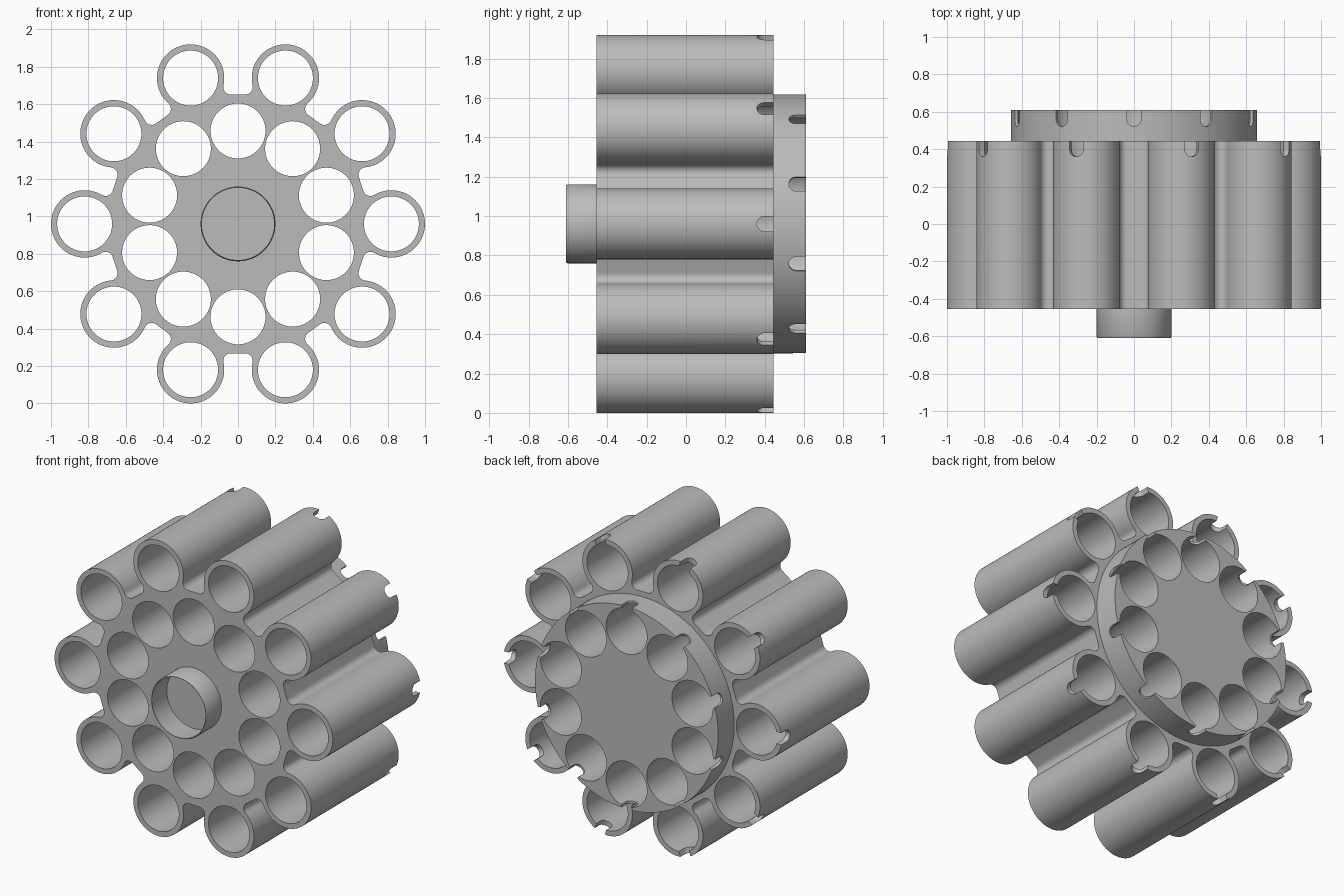
import bpy, bmesh
from math import sin, cos, pi, radians, acos, atan2
from mathutils import Vector

cube = bpy.data.objects.get("Cube")
if cube:
    bpy.data.objects.remove(cube)

CZ = 0.96                      # height of the axis
COUNT = 10                     # holes per ring
STEP = 2 * pi / COUNT
OUT_R, IN_R = 0.82, 0.497      # radii of the two hole rings
TUBE, BORE = 0.18, 0.147       # tube wall and bore radii
CORE, FILLET = 0.693, 0.04     # core radius and valley rounding
FRONT, BACK, DISC_BACK = -0.455, 0.445, 0.61

grey = bpy.data.materials.new("grey metal")
grey.use_nodes = True
colour = (0.5, 0.5, 0.5, 1)
grey.diffuse_color = colour
grey.node_tree.nodes["Principled BSDF"].inputs["Base Color"].default_value = colour


def prism(bm, points, offset):
    """Solid from a flat outline swept along an offset."""
    low = [bm.verts.new(p) for p in points]
    high = [bm.verts.new(Vector(p) + Vector(offset)) for p in points]
    bm.faces.new(low)
    bm.faces.new(high[::-1])
    for i in range(len(low)):
        j = (i + 1) % len(low)
        bm.faces.new((low[i], high[i], high[j], low[j]))


def circle(cx, cz, r, y, n=64):
    return [(cx + r * cos(2 * pi * i / n), y, cz + r * sin(2 * pi * i / n)) for i in range(n)]


def arc(cx, cy, r, a0, a1, n):
    return [(cx + r * cos(a0 + (a1 - a0) * i / n), cy + r * sin(a0 + (a1 - a0) * i / n))
            for i in range(n + 1)]


def make(name, bm):
    bmesh.ops.recalc_face_normals(bm, faces=bm.faces[:])
    mesh = bpy.data.meshes.new(name)
    bm.to_mesh(mesh)
    bm.free()
    mesh.materials.append(grey)
    ob = bpy.data.objects.new(name, mesh)
    bpy.context.collection.objects.link(ob)
    return ob


def activate(ob):
    bpy.ops.object.select_all(action='DESELECT')
    ob.select_set(True)
    bpy.context.view_layer.objects.active = ob


def combine(ob, other, operation):
    activate(ob)
    mod = ob.modifiers.new("cut", 'BOOLEAN')
    mod.operation, mod.solver, mod.object = operation, 'EXACT', other
    bpy.ops.object.modifier_apply(modifier=mod.name)
    bpy.data.objects.remove(other)


# Fluted outline: one lobe with rounded valleys, repeated round the axis
d, e = CORE + FILLET, TUBE + FILLET
swing = acos((d * d + OUT_R ** 2 - e * e) / (2 * d * OUT_R))
fx, fy = d * cos(swing), d * sin(swing)
phi = atan2(fy, fx - OUT_R)
half = arc(OUT_R, 0, TUBE, 0, phi, 24) + arc(fx, fy, FILLET, phi + pi, swing + pi, 10)[1:]
lobe = [(x, -y) for x, y in half[:0:-1]] + half
outline = []
for k in range(COUNT):
    c, s = cos(k * STEP), sin(k * STEP)
    outline += [(x * c - y * s, FRONT, CZ + x * s + y * c) for x, y in lobe]

bm = bmesh.new()
prism(bm, outline, (0, BACK - FRONT, 0))
body = make("fluted_body", bm)

# Rear disc, fused to the body
bm = bmesh.new()
prism(bm, circle(0, CZ, 0.658, 0.2, 128), (0, DISC_BACK - 0.2, 0))
combine(body, make("rear_disc", bm), 'UNION')

# Two rings of through bores
bm = bmesh.new()
for k in range(COUNT):
    for r, a in ((OUT_R, k * STEP), (IN_R, (k + 0.5) * STEP)):
        prism(bm, circle(r * cos(a), CZ + r * sin(a), BORE, -1), (0, 2, 0))
combine(body, make("bore_cutter", bm), 'DIFFERENCE')

# Round-ended notches through the outer wall of every bore at the back
bm = bmesh.new()
W = 0.038
for k in range(COUNT):
    for r, a, y in ((OUT_R, k * STEP, 0.36), (IN_R, (k + 0.5) * STEP, 0.522)):
        u, t = Vector((cos(a), 0, sin(a))), Vector((-sin(a), 0, cos(a)))
        base = Vector((0, 0, CZ)) + u * r
        shape = arc(0, y + W, W, pi, 2 * pi, 12)
        depth = BACK + 0.03 if r == OUT_R else 0.7
        shape += [(W, depth), (-W, depth)]
        prism(bm, [base + t * p + Vector((0, q, 0)) for p, q in shape], u * 0.25)
combine(body, make("notch_cutter", bm), 'DIFFERENCE')

# Thin hollow collar at the front, with a small bevel on its rim
bm = bmesh.new()
profile = [(0.2, FRONT), (0.2, -0.603), (0.196, -DISC_BACK), (0.193, -DISC_BACK), (0.193, FRONT)]
rings = [[bm.verts.new(p) for p in circle(0, CZ, r, y, 96)] for r, y in profile]
for a, b in zip(rings, rings[1:]):
    for i in range(96):
        j = (i + 1) % 96
        bm.faces.new((a[i], a[j], b[j], b[i]))
collar = make("front_collar", bm)

for ob in (body, collar):
    activate(ob)
    bpy.ops.object.shade_smooth_by_angle(angle=radians(30))
